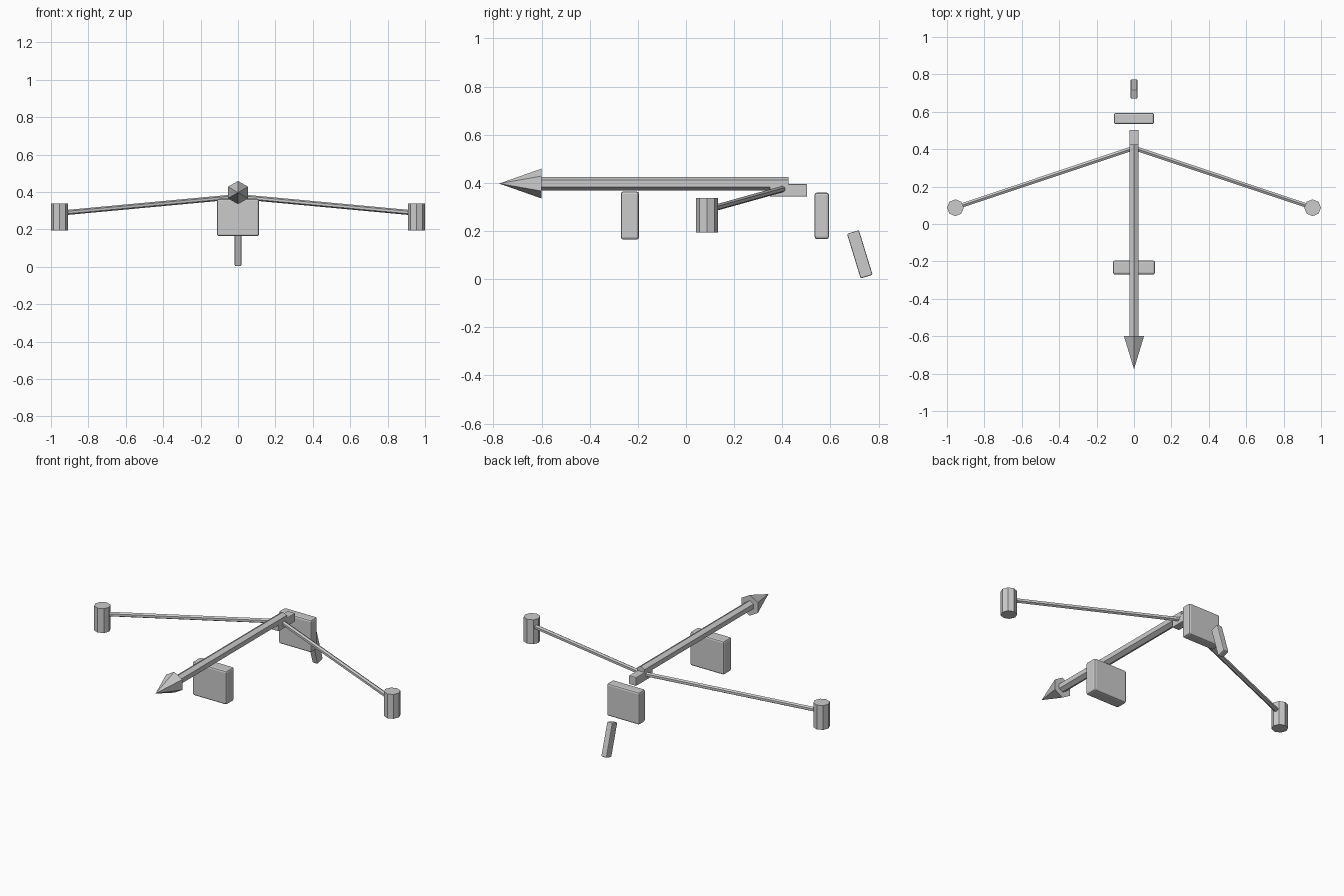
import bpy, math
from mathutils import Vector

if "Cube" in bpy.data.objects:
    bpy.data.objects.remove(bpy.data.objects["Cube"])


def block(name, center, size, bevel, tilt=0.0):
    """Box with slightly chamfered edges."""
    bpy.ops.mesh.primitive_cube_add(size=1, location=center)
    ob = bpy.context.object
    ob.name = name
    ob.scale = size
    bpy.ops.object.transform_apply(location=False, rotation=False, scale=True)
    ob.rotation_euler.x = tilt
    mod = ob.modifiers.new("edge_bevel", 'BEVEL')
    mod.width = bevel
    mod.segments = 2
    return ob


def rod(name, start, end, r1, r2, sides):
    """Flat-sided rod or cone running between two points."""
    a, b = Vector(start), Vector(end)
    bpy.ops.mesh.primitive_cone_add(vertices=sides, radius1=r1, radius2=r2,
                                    depth=(b - a).length, location=(a + b) / 2)
    ob = bpy.context.object
    ob.name = name
    ob.rotation_mode = 'QUATERNION'
    ob.rotation_quaternion = (b - a).to_track_quat('Z', 'Y')
    return ob


# Central hexagonal boom and pointed nose
AXIS_Z = 0.397
rod("boom", (0, 0.425, AXIS_Z), (0, -0.6, AXIS_Z), 0.028, 0.028, 6)
rod("nose_point", (0, -0.6, AXIS_Z), (0, -0.776, AXIS_Z), 0.062, 0.0, 6)

# Hub joining the arms to the boom
block("hub", (0, 0.426, 0.369), (0.048, 0.155, 0.052), 0.004)

# Hanging blocks under the boom and behind the hub
block("front_block", (0, -0.233, 0.264), (0.224, 0.075, 0.2), 0.01)
block("rear_block", (0, 0.564, 0.263), (0.214, 0.06, 0.193), 0.01)

# Tilted tail slat reaching the ground
block("tail_slat", (0, 0.722, 0.103), (0.035, 0.052, 0.194), 0.005,
      math.radians(17))

# Mirrored swept arms with octagonal end pods
for side, s in (("left", -1), ("right", 1)):
    rod(side + "_arm", (s * 0.005, 0.405, 0.375), (s * 0.955, 0.088, 0.287),
        0.0135, 0.0135, 6)
    rod(side + "_pod", (s * 0.955, 0.087, 0.193), (s * 0.955, 0.087, 0.338),
        0.045, 0.045, 8)
